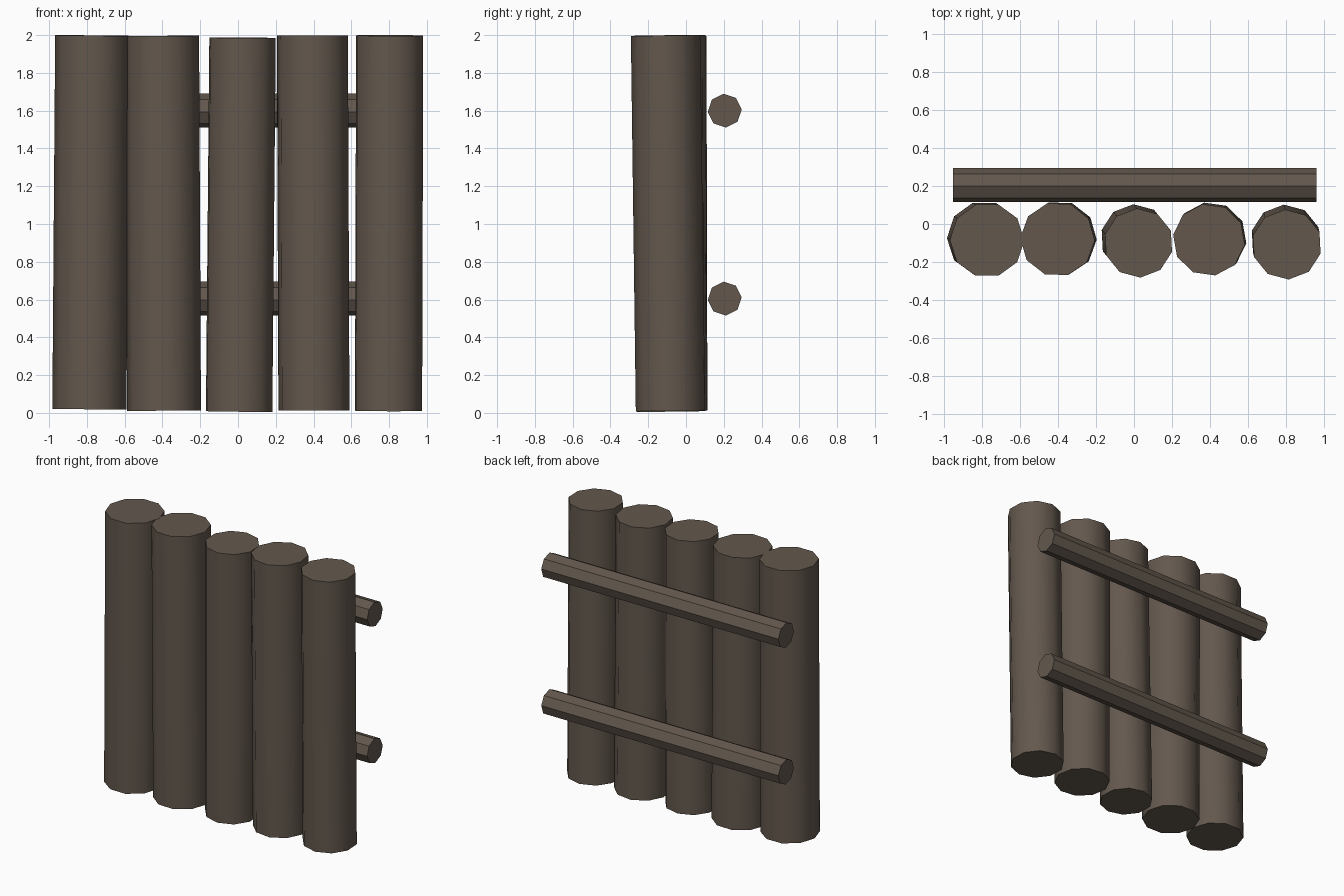
import bpy
from math import radians
from mathutils import Vector, Matrix

cube = bpy.data.objects.get("Cube")
if cube:
    bpy.data.objects.remove(cube, do_unlink=True)

COLOUR = (0.125, 0.097, 0.075, 1)
wood = bpy.data.materials.new("dark_brown_wood")
wood.use_nodes = True
wood.diffuse_color = COLOUR
wood.node_tree.nodes["Principled BSDF"].inputs["Base Color"].default_value = COLOUR


def log(name, start, end, radius, sides, turn, smooth):
    """Straight log between two points, turned about its own axis."""
    start, end = Vector(start), Vector(end)
    axis = end - start
    bpy.ops.mesh.primitive_cylinder_add(vertices=sides, radius=radius, depth=axis.length)
    ob = bpy.context.object
    ob.name = name
    ob.data.transform(Matrix.Rotation(radians(turn), 4, "Z"))
    ob.rotation_euler = Vector((0, 0, 1)).rotation_difference(axis).to_euler()
    ob.location = (start + end) / 2
    ob.data.materials.append(wood)
    if smooth:
        bpy.ops.object.shade_smooth_by_angle(angle=radians(50))
    return ob


# Upright logs, each leaning slightly: bottom centre, top centre, radius, turn
posts = [
    ((-0.787, -0.075, 0.02), (-0.772, -0.085, 1.998), 0.196, 18),
    ((-0.392, -0.075, 0.012), (-0.402, -0.08, 1.996), 0.196, 16),
    ((0.006, -0.078, 0.008), (0.024, -0.1, 1.986), 0.182, 3),
    ((0.402, -0.075, 0.013), (0.394, -0.083, 1.998), 0.190, 10),
    ((0.797, -0.082, 0.011), (0.803, -0.108, 1.998), 0.184, 3),
]
for i, (bottom, top, radius, turn) in enumerate(posts, 1):
    log(f"upright_log_{i}", bottom, top, radius, 10, turn, True)

# Horizontal rails along the back
for name, z in (("lower_rail", 0.605), ("upper_rail", 1.6)):
    log(name, (-0.95, 0.205, z), (0.96, 0.205, z), 0.09, 8, 4, False)
